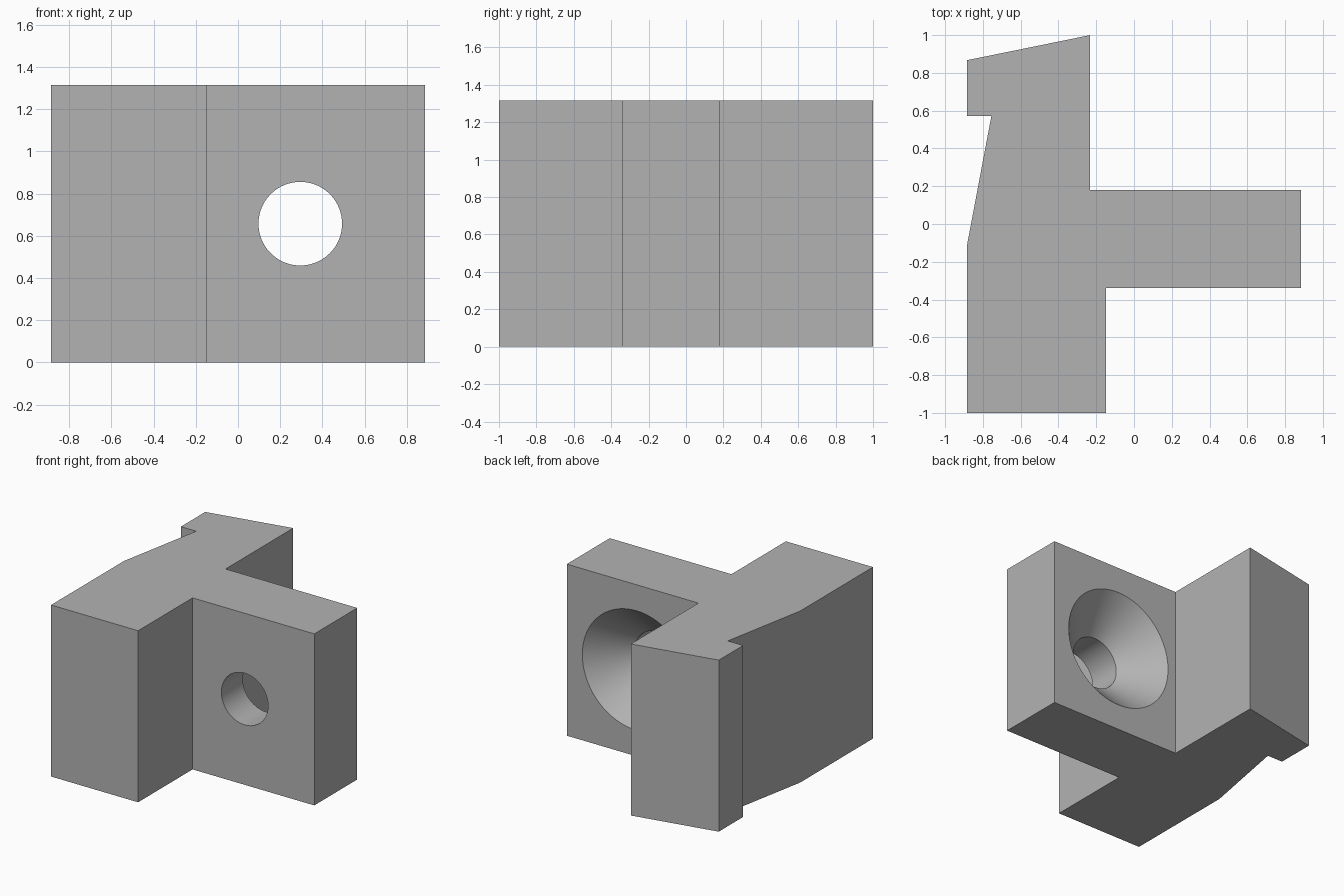
import bpy
import bmesh
import math
from mathutils import Matrix, Vector

cube = bpy.data.objects.get("Cube")
if cube:
    bpy.data.objects.remove(cube, do_unlink=True)

HEIGHT = 1.315
FRONT_Y, BACK_Y = -0.34, 0.18        # faces of the drilled arm
HOLE_X, HOLE_R, SINK_R = 0.295, 0.198, 0.458
MARGIN = 0.02                        # cutter overshoot past each face


def make_object(name, bm):
    bmesh.ops.recalc_face_normals(bm, faces=bm.faces[:])
    mesh = bpy.data.meshes.new(name)
    bm.to_mesh(mesh)
    bm.free()
    obj = bpy.data.objects.new(name, mesh)
    bpy.context.collection.objects.link(obj)
    return obj


# Grey material
grey = bpy.data.materials.new("plain grey")
grey.use_nodes = True
colour = (0.45, 0.45, 0.45, 1)
grey.diffuse_color = colour
for node in grey.node_tree.nodes:
    if node.type == "BSDF_PRINCIPLED":
        node.inputs["Base Color"].default_value = colour

# Bracket body: plan outline extruded upwards
outline = [
    (-0.885, -1), (-0.147, -1), (-0.147, FRONT_Y), (0.885, FRONT_Y),
    (0.885, BACK_Y), (-0.232, BACK_Y), (-0.232, 1), (-0.885, 0.867),
    (-0.885, 0.572), (-0.755, 0.572), (-0.885, -0.117),
]
bm = bmesh.new()
base = bm.faces.new([bm.verts.new((x, y, 0)) for x, y in outline])
extruded = bmesh.ops.extrude_face_region(bm, geom=[base], use_keep_orig=True)
top = [v for v in extruded["geom"] if isinstance(v, bmesh.types.BMVert)]
bmesh.ops.translate(bm, verts=top, vec=(0, 0, HEIGHT))
bracket = make_object("bracket_body", bm)
bracket.data.materials.append(grey)

# Countersunk hole cutter: profile (radius, y) spun about the hole axis
sink_y = BACK_Y - (SINK_R - HOLE_R)  # 45 degree countersink
profile = [
    (0, FRONT_Y - MARGIN), (HOLE_R, FRONT_Y - MARGIN), (HOLE_R, sink_y),
    (SINK_R + MARGIN, BACK_Y + MARGIN), (0, BACK_Y + MARGIN),
]
centre = Vector((HOLE_X, 0, HEIGHT / 2))
bm = bmesh.new()
verts = [bm.verts.new(centre + Vector((r, y, 0))) for r, y in profile]
edges = [bm.edges.new(pair) for pair in zip(verts, verts[1:])]
bmesh.ops.spin(bm, geom=verts + edges, cent=centre, axis=(0, 1, 0),
               angle=math.tau, steps=80, use_merge=False)
bmesh.ops.remove_doubles(bm, verts=bm.verts[:], dist=0.0001)
cutter = make_object("hole_cutter", bm)
cutter.data.materials.append(grey)
cutter.hide_render = True

# Cut the hole, then keep the rims sharp and the bore smooth
cut = bracket.modifiers.new("countersunk hole", "BOOLEAN")
cut.operation = "DIFFERENCE"
cut.solver = "EXACT"
cut.object = cutter
bpy.ops.object.select_all(action="DESELECT")
bpy.context.view_layer.objects.active = bracket
bracket.select_set(True)
bpy.ops.object.modifier_apply(modifier=cut.name)
bpy.data.objects.remove(cutter, do_unlink=True)
bpy.ops.object.shade_smooth_by_angle(angle=math.radians(8))
